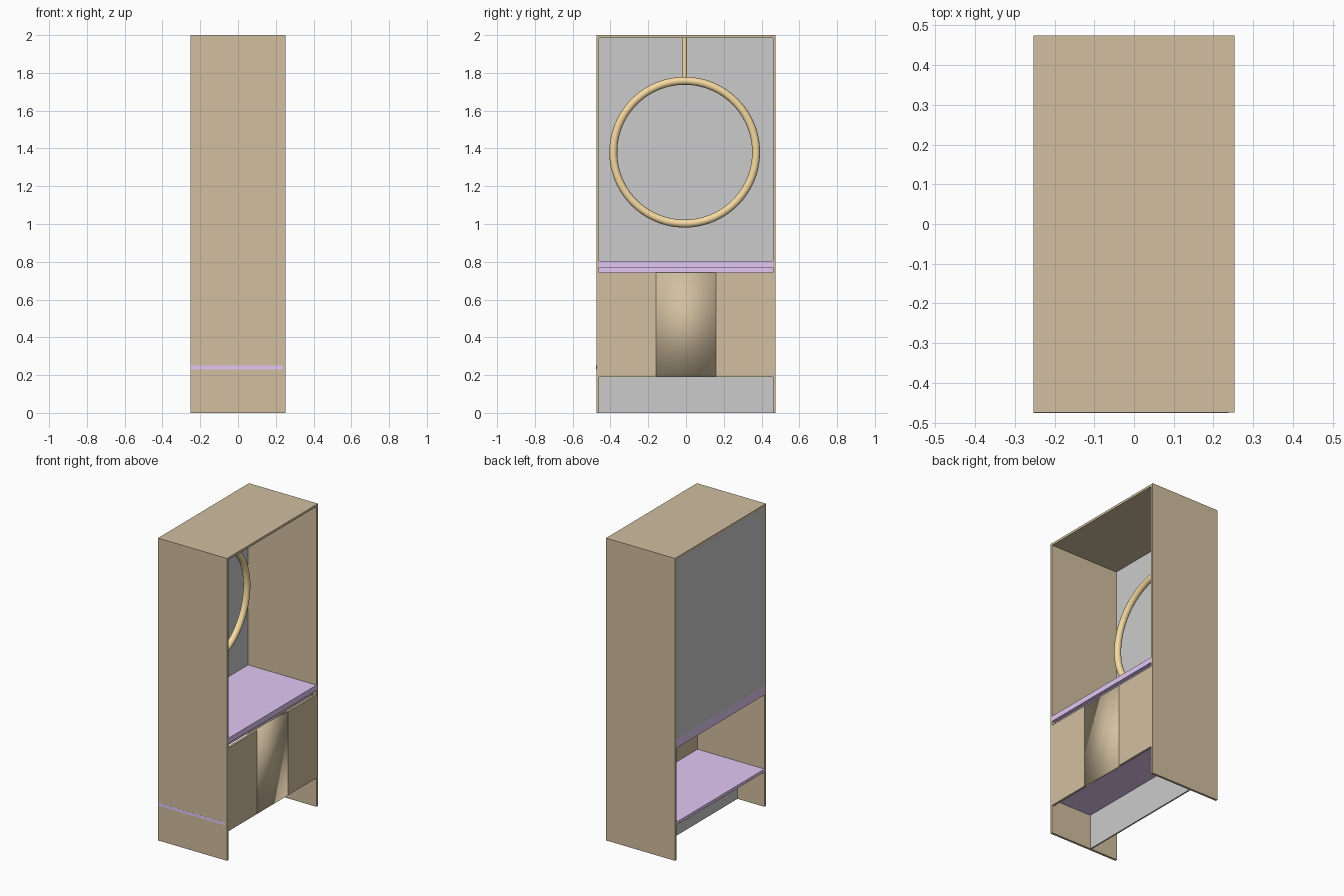
import bpy, bmesh, math

if "Cube" in bpy.data.objects:
    bpy.data.objects.remove(bpy.data.objects["Cube"])

def material(name, rgb):
    m = bpy.data.materials.new(name)
    m.diffuse_color = (*rgb, 1)
    m.use_nodes = True
    m.node_tree.nodes["Principled BSDF"].inputs["Base Color"].default_value = m.diffuse_color
    return m

WOOD = material("wood", (0.64, 0.52, 0.35))
LILAC = material("lilac", (0.76, 0.58, 0.90))
BRASS = material("brass", (0.92, 0.70, 0.36))

def finish(name, bm, mat):
    me = bpy.data.meshes.new(name)
    bmesh.ops.recalc_face_normals(bm, faces=bm.faces)
    bm.to_mesh(me)
    bm.free()
    ob = bpy.data.objects.new(name, me)
    bpy.context.collection.objects.link(ob)
    if mat:
        me.materials.append(mat)
    return ob

def box(name, x, y, z, mat=None):
    bm = bmesh.new()
    bmesh.ops.create_cube(bm, size=1)
    for v in bm.verts:
        for i, (lo, hi) in enumerate((x, y, z)):
            v.co[i] = lo if v.co[i] < 0 else hi
    return finish(name, bm, mat)

D, W, T = 0.2525, 0.475, 0.015   # half depth, half width, board thickness
IN = W - T
inside = (-IN, IN)

# Carcass: two sides and a top
box("side_panel_left", (-D, D), (-W, -IN), (0, 2), WOOD)
box("side_panel_right", (-D, D), (IN, W), (0, 2), WOOD)
box("top_panel", (-D, D), inside, (2 - T, 2), WOOD)

# Thin upper back and recessed kick board
box("back_panel", (-D, -D + 0.005), inside, (0.80, 2 - T))
box("kick_board", (-0.055, -0.045), inside, (0, 0.23))

# Thick middle shelf with a finger recess under its front edge
profile = [(-D, 0.74), (D - 0.025, 0.74), (D - 0.025, 0.77),
           (D, 0.77), (D, 0.805), (-D, 0.805)]
bm = bmesh.new()
face = bm.faces.new([bm.verts.new((x, -IN, z)) for x, z in profile])
ext = bmesh.ops.extrude_face_region(bm, geom=[face])["geom"]
bmesh.ops.translate(bm, vec=(0, 2 * IN, 0),
                    verts=[g for g in ext if isinstance(g, bmesh.types.BMVert)])
finish("middle_shelf", bm, LILAC)

# Lower shelf, its end showing through the left side panel
box("lower_shelf", (-D, D - T), (-W - 0.0005, IN), (0.23, 0.25), LILAC)

# Lower front: two plain doors and a softly shaded centre panel
for name, y in (("door_left", (-IN, -0.16)), ("door_right", (0.16, IN)),
                ("door_centre", (-0.16, 0.16))):
    door = box(name, (D - T, D), y, (0.19, 0.742), WOOD)
    if name == "door_centre":
        door.data.polygons.foreach_set("use_smooth", [True] * 6)

# Hanging ring and its rod
RX, RY, RZ = -0.195, -0.007, 1.38
bpy.ops.mesh.primitive_torus_add(major_radius=0.378, minor_radius=0.021,
                                 major_segments=96, minor_segments=20,
                                 location=(RX, RY, RZ), rotation=(0, math.pi / 2, 0))
ring = bpy.context.object
ring.name = "hanging_ring"
ring.data.materials.append(BRASS)
bpy.ops.object.shade_smooth()

z0, z1 = RZ + 0.385, 2 - T
bpy.ops.mesh.primitive_cylinder_add(vertices=24, radius=0.0125, depth=z1 - z0,
                                    location=(RX, RY, (z0 + z1) / 2))
rod = bpy.context.object
rod.name = "hanging_rod"
rod.data.materials.append(BRASS)
bpy.ops.object.shade_smooth_by_angle()
